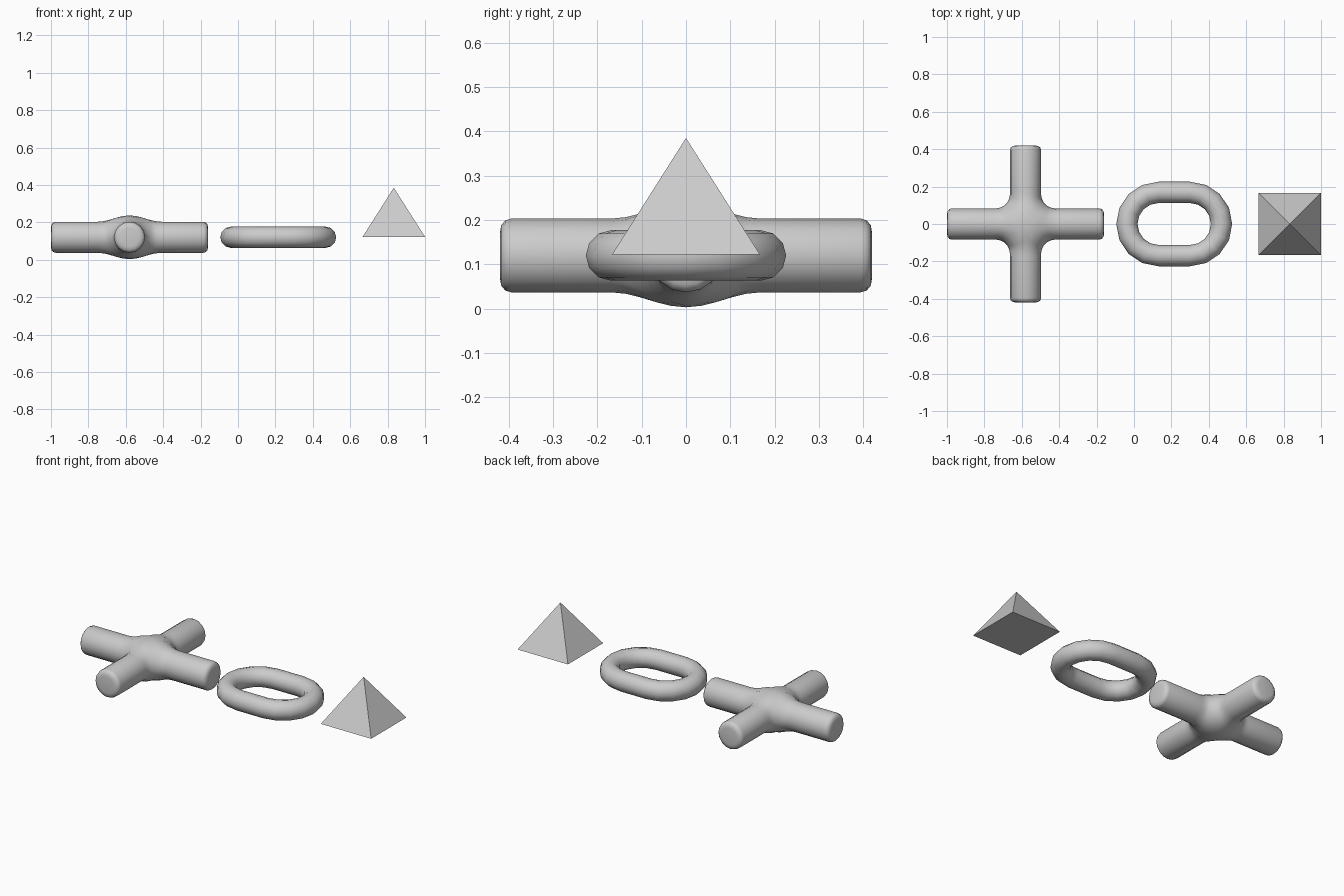
import bpy, bmesh
from math import sin, cos, pi, radians
from mathutils import Vector, Matrix

if "Cube" in bpy.data.objects:
    bpy.data.objects.remove(bpy.data.objects["Cube"])

grey = bpy.data.materials.new("light grey")
grey.use_nodes = True
colour = (0.6, 0.6, 0.6, 1)
grey.diffuse_color = colour
grey.node_tree.nodes["Principled BSDF"].inputs["Base Color"].default_value = colour


def finish(bm, name, location, smooth):
    bmesh.ops.remove_doubles(bm, verts=bm.verts, dist=0.0005)
    bmesh.ops.recalc_face_normals(bm, faces=bm.faces)
    mesh = bpy.data.meshes.new(name)
    bm.to_mesh(mesh)
    bm.free()
    mesh.materials.append(grey)
    obj = bpy.data.objects.new(name, mesh)
    obj.location = location
    bpy.context.collection.objects.link(obj)
    if smooth:
        bpy.ops.object.select_all(action='DESELECT')
        obj.select_set(True)
        bpy.context.view_layer.objects.active = obj
        bpy.ops.object.shade_smooth_by_angle(angle=radians(45))
    return obj


def skin(bm, rings, closed=False):
    """Bridge matching rings of points with quads."""
    loops = [[bm.verts.new(p) for p in ring] for ring in rings]
    pairs = list(zip(loops, loops[1:]))
    if closed:
        pairs.append((loops[-1], loops[0]))
    for a, b in pairs:
        n = len(a)
        for i in range(n):
            j = (i + 1) % n
            bm.faces.new((a[i], a[j], b[j], b[i]))
    return loops


# Four-armed cross: one arm flows into its quarter of the swollen hub
SIDES, ARM_R, HUB_H, CREASE, BLEND = 16, 0.083, 0.117, 0.106, 0.17


def blend_point(angle, t):
    c, s = cos(angle), sin(angle)
    start = Vector((BLEND, ARM_R * c, ARM_R * s))
    end = Vector((abs(c) * CREASE, c * CREASE, s * HUB_H))
    reach = 0.025 + 0.035 * abs(s)
    h1 = start - Vector((reach, 0, 0))
    h2 = end + Vector((1, -c, 0)).normalized() * reach
    u = 1 - t
    return u**3 * start + 3 * u*u*t * h1 + 3 * u*t*t * h2 + t**3 * end


angles = [2 * pi * i / SIDES for i in range(SIDES)]
bm = bmesh.new()
for quarter in range(4):
    turn = Matrix.Rotation(quarter * pi / 2, 3, 'Z')
    tip = [(0.42, 0.05), (0.417, 0.068), (0.408, 0.079), (0.395, ARM_R)]
    rings = [[Vector((x, r * cos(a), r * sin(a))) for a in angles] for x, r in tip]
    rings += [[blend_point(a, k / 5) for a in angles] for k in range(6)]
    loops = skin(bm, [[turn @ p for p in ring] for ring in rings])
    bm.faces.new(loops[0])
finish(bm, "cross_joint", (-0.58, 0, 0.12), True)

# Oval chain link: round section swept round a stadium path
BEND, TUBE, STRAIGHT, STEPS = 0.169, 0.057, 0.084, 8
rings = []
for side in (0, 1):
    for k in range(STEPS + 1):
        a = -pi / 2 + side * pi + pi * k / STEPS
        out = Vector((cos(a), sin(a), 0))
        centre = out * BEND + Vector((STRAIGHT * (1 - 2 * side), 0, 0))
        rings.append([centre + out * TUBE * cos(b) + Vector((0, 0, TUBE * sin(b)))
                      for b in (2 * pi * i / 12 for i in range(12))])
bm = bmesh.new()
skin(bm, rings, closed=True)
finish(bm, "chain_link", (0.215, 0, 0.12), True)

# Square pyramid with a closed base
HALF, HEIGHT = 0.167, 0.263
bm = bmesh.new()
base = [bm.verts.new((x * HALF, y * HALF, 0))
        for x, y in ((-1, -1), (1, -1), (1, 1), (-1, 1))]
apex = bm.verts.new((0, 0, HEIGHT))
bm.faces.new(base)
for i in range(4):
    bm.faces.new((base[i], base[(i + 1) % 4], apex))
finish(bm, "pyramid", (0.833, 0, 0.122), False)
